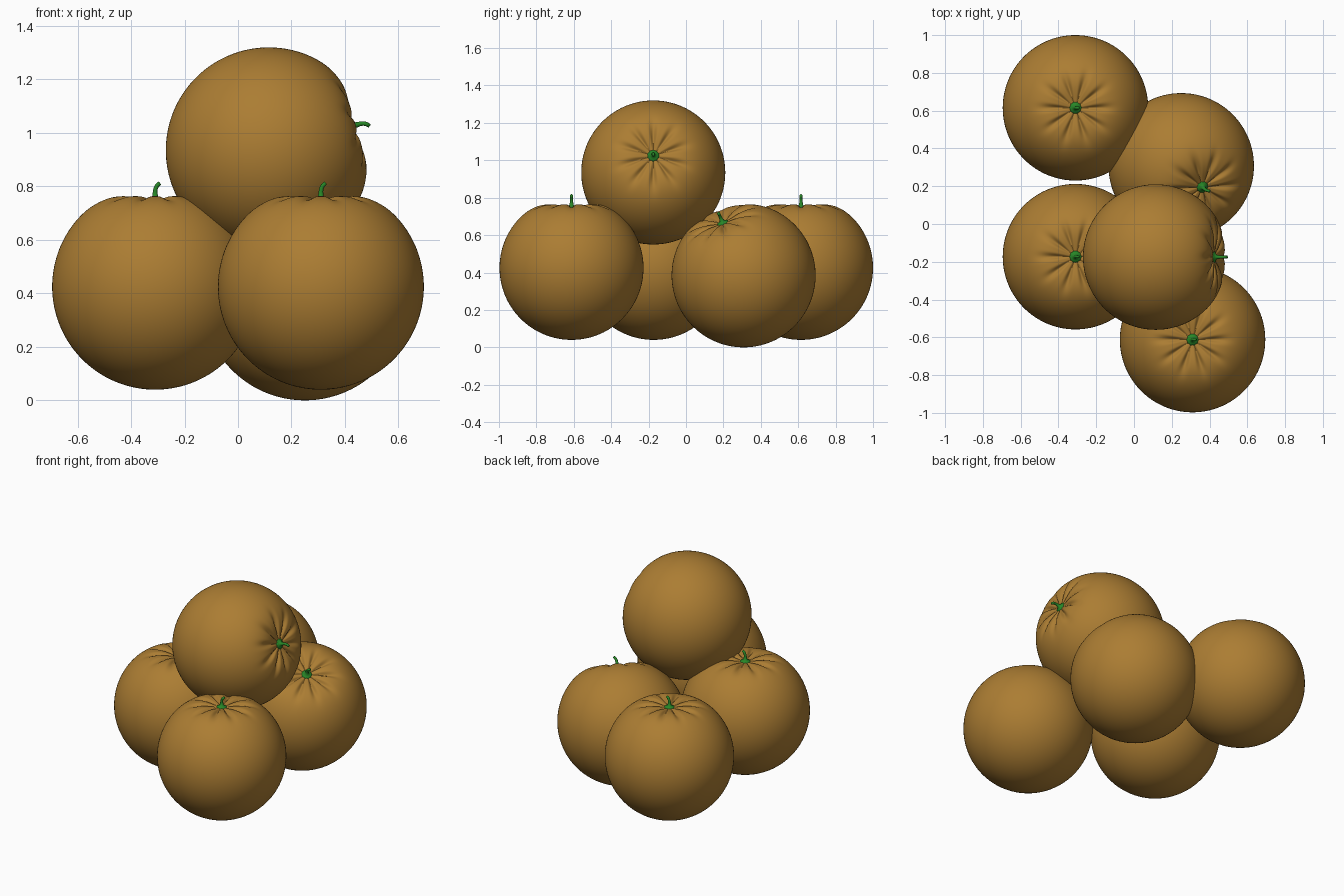
import bpy, bmesh, math
from mathutils import Vector, Matrix

if "Cube" in bpy.data.objects:
    bpy.data.objects.remove(bpy.data.objects["Cube"])

R = 0.385        # fruit radius
CREASES = 10     # radial folds around the stem


def material(name, color):
    m = bpy.data.materials.new(name)
    m.diffuse_color = color
    m.use_nodes = True
    m.node_tree.nodes["Principled BSDF"].inputs["Base Color"].default_value = m.diffuse_color
    return m


def finish(bm, name, mat):
    bmesh.ops.recalc_face_normals(bm, faces=bm.faces)
    for f in bm.faces:
        f.smooth = True
    me = bpy.data.meshes.new(name)
    bm.to_mesh(me)
    bm.free()
    me.materials.append(mat)
    return me


def fruit_mesh(mat):
    # sphere with a sunken crown and folds fading out over the shoulder
    bm = bmesh.new()
    bmesh.ops.create_uvsphere(bm, u_segments=160, v_segments=80, radius=R)
    for v in bm.verts:
        t = math.acos(max(-1, min(1, v.co.z / R)))
        phi = math.atan2(v.co.y, v.co.x)
        dip = 0.165 * math.exp(-(t / 0.36) ** 2)
        fold = abs(math.cos(CREASES * phi / 2)) ** 6
        depth = 0.05 * math.exp(-((t - 0.34) / 0.18) ** 2) * min(1, t / 0.1)
        v.co *= 1 - dip - depth * fold
    return finish(bm, "fruit", mat)


def stem_mesh(mat):
    # rings: x, z, radius, lean angle; flared foot and bent tip
    path = [(0, 0.305, 0.034, 0), (0, 0.323, 0.032, 0), (0, 0.328, 0.022, 0),
            (0, 0.336, 0.011, 0), (0, 0.355, 0.0085, 0.05), (0.002, 0.367, 0.008, 0.25),
            (0.007, 0.378, 0.008, 0.6), (0.018, 0.388, 0.0075, 0.9)]
    n = 20
    bm = bmesh.new()
    rings = []
    for x, z, r, lean in path:
        rot = Matrix.Rotation(lean, 3, 'Y')
        rings.append([bm.verts.new(rot @ Vector((r * math.cos(2 * math.pi * i / n),
                                                 r * math.sin(2 * math.pi * i / n), 0))
                                   + Vector((x, 0, z))) for i in range(n)])
    for a, b in zip(rings, rings[1:]):
        for i in range(n):
            j = (i + 1) % n
            bm.faces.new((a[i], a[j], b[j], b[i]))
    bm.faces.new(rings[0])
    bm.faces.new(rings[-1])
    return finish(bm, "stem", mat)


fruit = fruit_mesh(material("fruit_skin", (0.41, 0.205, 0.033, 1)))
stem = stem_mesh(material("stem_green", (0.02, 0.24, 0.02, 1)))

# centre and stem direction of each fruit in the pile
pile = {
    "back_left": ((-0.31, 0.615, 0.425), (0, 0, 1)),
    "front_left": ((-0.31, -0.173, 0.425), (0, 0, 1)),
    "front_right": ((0.31, -0.612, 0.425), (0, 0, 1)),
    "back_right": ((0.25, 0.308, 0.385), (0.11, -0.11, 0.275)),
    "top": ((0.115, -0.175, 0.935), (0.31, 0, 0.09)),
}
for name, (loc, axis) in pile.items():
    turn = Vector((0, 0, 1)).rotation_difference(Vector(axis).normalized())
    for part, me in (("fruit", fruit), ("stem", stem)):
        ob = bpy.data.objects.new(name + "_" + part, me)
        ob.location = loc
        ob.rotation_mode = 'QUATERNION'
        ob.rotation_quaternion = turn
        bpy.context.collection.objects.link(ob)
        bpy.context.view_layer.objects.active = ob
